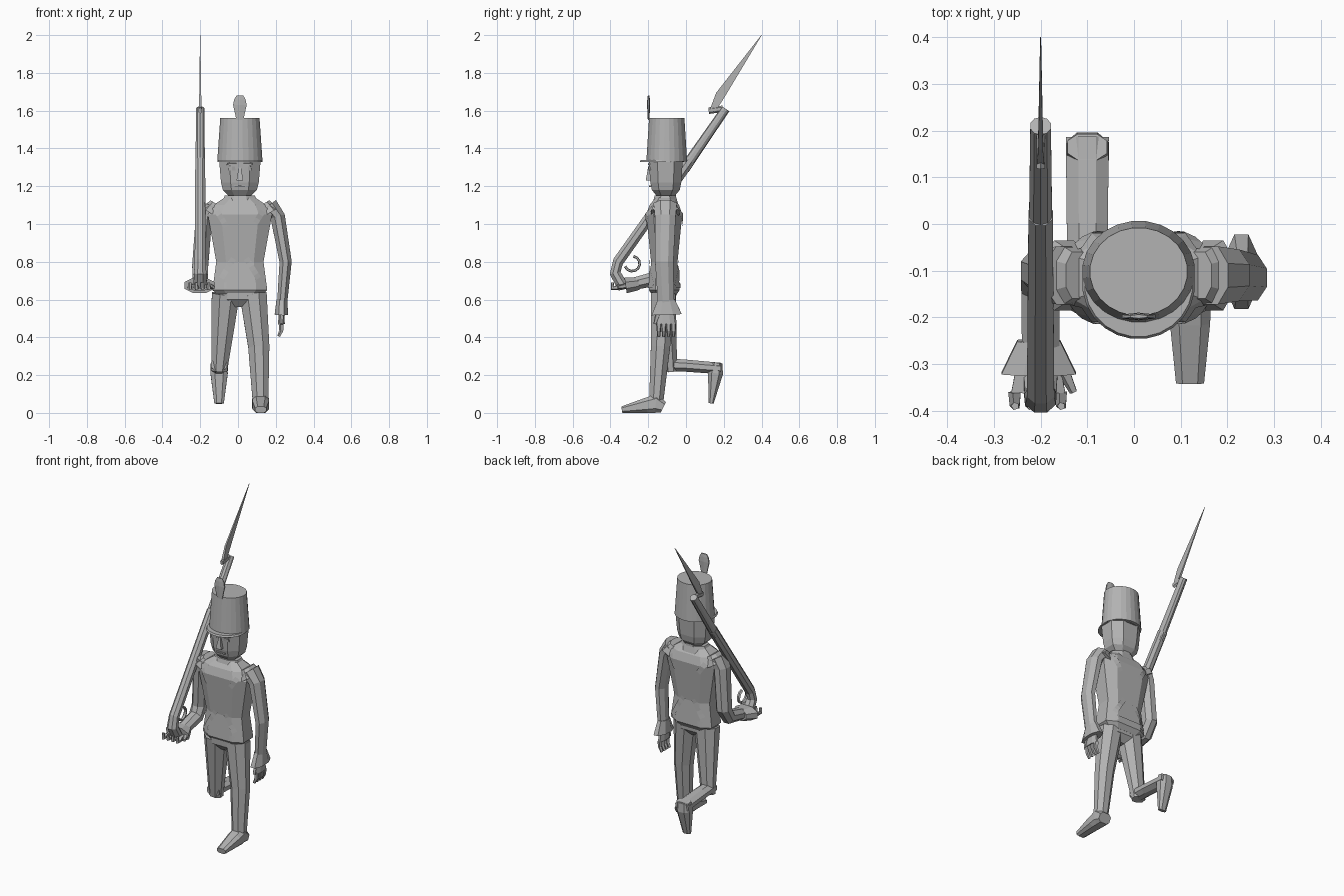
import bpy, bmesh, math
from mathutils import Vector
from mathutils.bvhtree import BVHTree

if "Cube" in bpy.data.objects:
    bpy.data.objects.remove(bpy.data.objects["Cube"])

COLOUR = (0.45, 0.45, 0.45, 1)
grey = bpy.data.materials.new("plain grey")
grey.use_nodes = True
grey.diffuse_color = COLOUR
grey.node_tree.nodes["Principled BSDF"].inputs["Base Color"].default_value = COLOUR

CENTRE = 0.01  # the body's middle line


def finish(name, bm):
    mesh = bpy.data.meshes.new(name)
    bm.to_mesh(mesh)
    bm.free()
    mesh.materials.append(grey)
    ob = bpy.data.objects.new(name, mesh)
    bpy.context.collection.objects.link(ob)
    return ob


def loft(name, path, sizes, sides=8, power=1.0):
    """Skin rings along a path; two sizes (half width, half depth) blend evenly."""
    points = [Vector(p) for p in path]
    last = len(points) - 1
    if len(sizes) == 2:
        first_size, last_size = map(Vector, sizes)
        sizes = [first_size.lerp(last_size, i / last) for i in range(last + 1)]
    fit = 1 / math.cos(math.pi / sides) ** power
    bm = bmesh.new()
    rings = []
    for i, (point, (width, depth)) in enumerate(zip(points, sizes)):
        along = (points[min(i + 1, last)] - points[max(i - 1, 0)]).normalized()
        across = (Vector((1, 0, 0)) - along * along.x).normalized()
        up = along.cross(across)
        ring = []
        for k in range(sides):
            angle = math.tau * (k + 0.5) / sides
            c, s = (math.copysign(abs(f) ** power, f) * fit for f in (math.cos(angle), math.sin(angle)))
            ring.append(bm.verts.new(point + across * c * width + up * s * depth))
        rings.append(ring)
    for lower, upper in zip(rings, rings[1:]):
        for k in range(sides):
            j = (k + 1) % sides
            bm.faces.new((lower[k], lower[j], upper[j], upper[k]))
    bm.faces.new(rings[0][::-1])
    bm.faces.new(rings[-1])
    bmesh.ops.recalc_face_normals(bm, faces=bm.faces)
    return finish(name, bm)


def column(name, y, profile, flatness, sides=8, power=1.0):
    """Upright part on the middle line from (height, half width) pairs."""
    path = [(CENTRE, y, z) for z, width in profile]
    return loft(name, path, [(width, width * flatness) for z, width in profile], sides, power)


def in_plane(x, *pairs):
    return [(x, y, z) for y, z in pairs]


# Coat, collar, neck and pelvis
coat = column("coat", -.115, [(.62, .11), (.65, .145), (.8, .125), (1.05, .17), (1.1, .14), (1.14, .08)], .56, power=.6)
column("collar", -.11, [(1.1, .1), (1.15, .08)], .7)
column("neck", -.1, [(1.1, .06), (1.2, .06)], .8)
column("pelvis", -.12, [(.56, .06), (.6, .13), (.66, .135)], .5, power=.8)

# Cross belts and waist belt follow the coat on both sides
probe = bmesh.new()
probe.from_mesh(coat.data)
tree = BVHTree.FromBMesh(probe)
probe.free()


def strap(name, start, end, side, half_width=.015, steps=20):
    a, b = Vector(start), Vector(end)
    edge = (b - a).orthogonal().normalized() * half_width
    bm = bmesh.new()
    previous = None
    for i in range(steps + 1):
        middle = a.lerp(b, i / steps)
        hits = [tree.ray_cast(Vector((CENTRE + p.x, side, p.y)), Vector((0, -side, 0)))[0]
                for p in (middle - edge, middle + edge)]
        pair = None
        if all(hits):
            pair = [bm.verts.new(hit + Vector((0, side * .006, 0))) for hit in hits]
        if pair and previous:
            face = bm.faces.new((*previous, *reversed(pair)))
            face.normal_update()
            if face.normal.y * side < 0:
                face.normal_flip()
        previous = pair
    finish(name, bm)


for side, face_word in ((-1, "front"), (1, "back")):
    for m, word in ((-1, "right"), (1, "left")):
        strap(f"{face_word}_cross_belt_{word}", (m * .135, 1.09), (m * -.125, .67), side)
    strap(f"{face_word}_waist_belt", (-.14, .675), (.14, .675), side)

# Head and face
column("head", -.107, [(1.15, .06), (1.18, .09), (1.22, .1), (1.34, .11)], .82, power=.8)
column("nose", -.195, [(1.23, .018), (1.3, .006)], 1, sides=4)
column("mouth", -.188, [(1.195, .03), (1.203, .03)], .2, sides=6)
for m, word in ((-1, "right"), (1, "left")):
    x = CENTRE + m * .042
    loft(f"{word}_eye", in_plane(x, (-.19, 1.285), (-.193, 1.305)), [(.02, .007), (.015, .007)], sides=6)
    loft(f"{word}_brow", in_plane(x, (-.194, 1.313), (-.195, 1.322)), [(.028, .006), (.024, .006)], sides=6)

# Tall hat with peak and plume
column("hat", -.102, [(1.33, .12), (1.56, .104)], .9, sides=24)
column("hat_peak", -.128, [(1.327, .12), (1.338, .115)], .98, sides=24)
column("plume", -.198, [(1.55, .018), (1.63, .036), (1.66, .03), (1.68, .018)], .2, sides=6)

# Standing left leg and shoe
loft("left_leg", [(.08, -.12, .63), (.11, -.135, .35), (.12, -.16, .03)], [(.072, .066), (.04, .036)])
loft("left_shoe", in_plane(.12, (-.12, .03), (-.16, .05), (-.21, .04), (-.34, .017)),
     [(.04, .03), (.045, .05), (.043, .04), (.03, .017)], power=.7)

# Bent right leg and hanging shoe
loft("right_thigh", [(-.065, -.12, .63), (-.1, -.08, .22)], [(.074, .066), (.042, .033)])
loft("right_shin", in_plane(-.1, (-.11, .255), (0, .25), (.185, .235)), [(.042, .034), (.046, .03)])
loft("right_shoe", in_plane(-.1, (.165, .265), (.156, .21), (.133, .05)), [(.042, .028), (.046, .04), (.025, .013)], power=.8)

# Arms, cuffs and shoulder wings
loft("left_arm", [(.165, -.11, 1.1), (.21, -.11, 1.04), (.252, -.115, .8), (.232, -.105, .56)], [(.045, .062), (.026, .042)])
loft("left_cuff", [(.232, -.105, .6), (.23, -.102, .52)], [(.028, .045), (.036, .08)])
loft("right_arm", [(-.15, -.11, 1.1), (-.18, -.11, 1.04), (-.2, -.1, .78), (-.2, -.14, .715), (-.2, -.27, .685)],
     [(.045, .062), (.04, .033)])
loft("right_cuff", in_plane(-.204, (-.25, .685), (-.32, .675)), [(.046, .034), (.08, .042)])
for m, word in ((-1, "right"), (1, "left")):
    x = CENTRE + m * .16
    loft(f"{word}_shoulder_wing", [(x, -.11, 1.06), (x - m * .03, -.11, 1.11)], [(.05, .075), (.03, .05)], power=.8)


def hand(word, wrist, reach, spread, curl):
    """Palm, four fingers and a thumb set out by three directions."""
    wrist, reach, spread, curl = map(Vector, (wrist, reach, spread, curl))
    knuckles = wrist + reach
    palm = Vector((abs(spread.x), abs(spread.y))) * 1.2 + Vector((.018, .018))
    loft(f"{word}_palm", [wrist, knuckles], [palm * .8, palm])
    thick, thin = (.012, .012), (.007, .007)
    for i in range(4):
        base = knuckles + spread * (i - 1.5)
        bend = base + reach / 2
        loft(f"{word}_finger_{i + 1}", [base, bend, bend + curl], [thick, thin], sides=5)
    loft(f"{word}_thumb", [wrist + reach * .3 - spread * 1.7, wrist + reach - spread * 2.3], [thick, thin], sides=5)


hand("left", (.23, -.105, .54), (0, 0, -.07), (0, .026, 0), (-.014, 0, -.03))
hand("right", (-.205, -.3, .675), (0, -.06, -.01), (-.033, 0, 0), (0, 0, .03))

# Shouldered musket with curved grip, trigger guard and bayonet
MUSKET = -.2
loft("musket_stock", in_plane(MUSKET, (-.335, .67), (-.375, .74), (-.36, .8), (.02, 1.335)), [(.036, .03), (.026, .028)])
loft("musket_barrel", in_plane(MUSKET, (-.01, 1.29), (.21, 1.61)), [(.025, .027), (.022, .022)], sides=10)
arc = [math.radians(degrees) for degrees in range(-160, 81, 30)]
loft("trigger_guard", in_plane(MUSKET, *((-.285 + .04 * math.cos(a), .79 + .04 * math.sin(a)) for a in arc)),
     [(.009, .006), (.009, .006)], sides=5)
loft("bayonet_socket", in_plane(MUSKET, (.12, 1.6), (.195, 1.61)), [(.009, .015), (.009, .015)], sides=6)
loft("bayonet_blade", in_plane(MUSKET, (.14, 1.6), (.18, 1.68), (.4, 2)), [(.008, .015), (.005, .025), (.001, .001)], sides=4)
